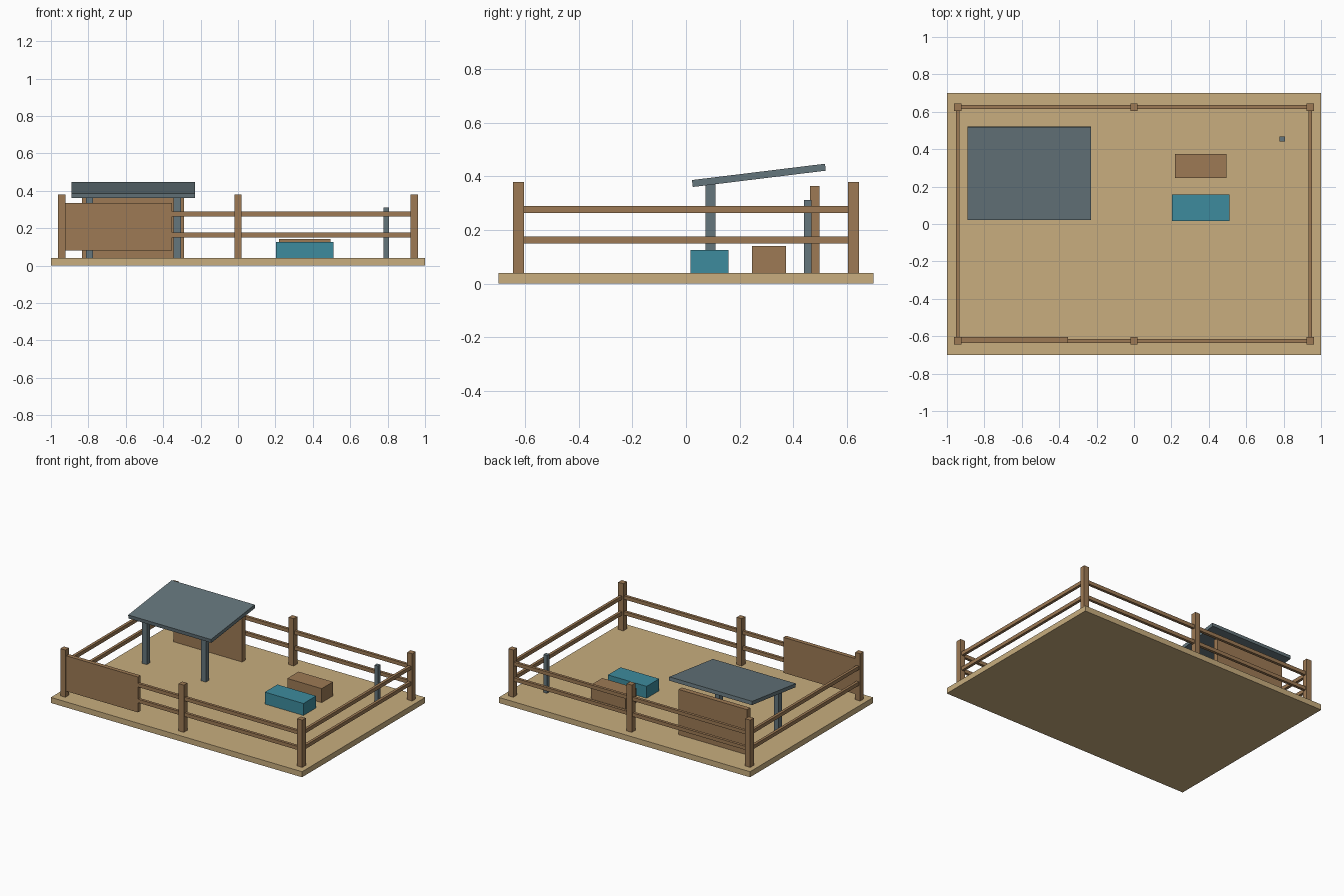
import bpy
import math

if "Cube" in bpy.data.objects:
    bpy.data.objects.remove(bpy.data.objects["Cube"])


def material(name, rgb):
    m = bpy.data.materials.new(name)
    m.diffuse_color = (*rgb, 1)
    m.use_nodes = True
    m.node_tree.nodes["Principled BSDF"].inputs["Base Color"].default_value = m.diffuse_color
    return m


SAND = material("sand", (0.58, 0.42, 0.21))
WOOD = material("wood", (0.34, 0.195, 0.09))
SLATE = material("slate", (0.13, 0.18, 0.20))
TEAL = material("teal", (0.047, 0.26, 0.34))


def box(name, x, y, z, mat, tilt=0.0):
    """Box from (min, max) ranges on each axis, tilted about x."""
    centre = [(a + b) / 2 for a, b in (x, y, z)]
    bpy.ops.mesh.primitive_cube_add(size=1, location=centre, rotation=(tilt, 0, 0))
    ob = bpy.context.object
    ob.name = name
    ob.scale = [b - a for a, b in (x, y, z)]
    bpy.ops.object.transform_apply(location=False, rotation=False, scale=True)
    ob.data.materials.append(mat)
    return ob


def around(c, size):
    return (c - size / 2, c + size / 2)


PX, PY = 0.943, 0.625   # fence line
FLOOR = 0.04

# Ground slab
box("ground_slab", (-1, 1), (-0.7, 0.7), (0, FLOOR), SAND)

# Fence posts
for y in (-PY, PY):
    for x in (-PX, 0, PX):
        box("fence_post", around(x, 0.04), around(y, 0.04), (FLOOR, 0.38), WOOD)

# Fence rails; the front ones stop at the gate
for z in (0.163, 0.276):
    rz = around(z, 0.026)
    box("back_rail", (-PX, PX), around(PY, 0.02), rz, WOOD)
    box("front_rail", (-0.355, PX), around(-PY, 0.02), rz, WOOD)
    for x in (-PX, PX):
        box("side_rail", around(x, 0.02), (-PY, PY), rz, WOOD)

# Gate panel
box("gate", (-0.93, -0.352), around(-0.62, 0.03), (0.08, 0.335), WOOD)

# Shelter: back wall, two front posts, sloping roof
box("shelter_wall", (-0.835, -0.29), around(0.48, 0.036), (FLOOR, 0.365), WOOD)
for x in (-0.795, -0.325):
    box("shelter_post", around(x, 0.038), around(0.091, 0.038), (0.005, 0.372), SLATE)
box("shelter_roof", around(-0.56, 0.66), around(0.272, 0.5), around(0.404, 0.026),
    SLATE, math.radians(7))

# Water trough, feed box and short stake
box("water_trough", (0.202, 0.51), (0.016, 0.159), (FLOOR, 0.126), TEAL)
box("feed_box", (0.22, 0.494), (0.246, 0.374), (FLOOR, 0.141), WOOD)
box("stake", around(0.792, 0.028), around(0.455, 0.028), (FLOOR, 0.312), SLATE)
